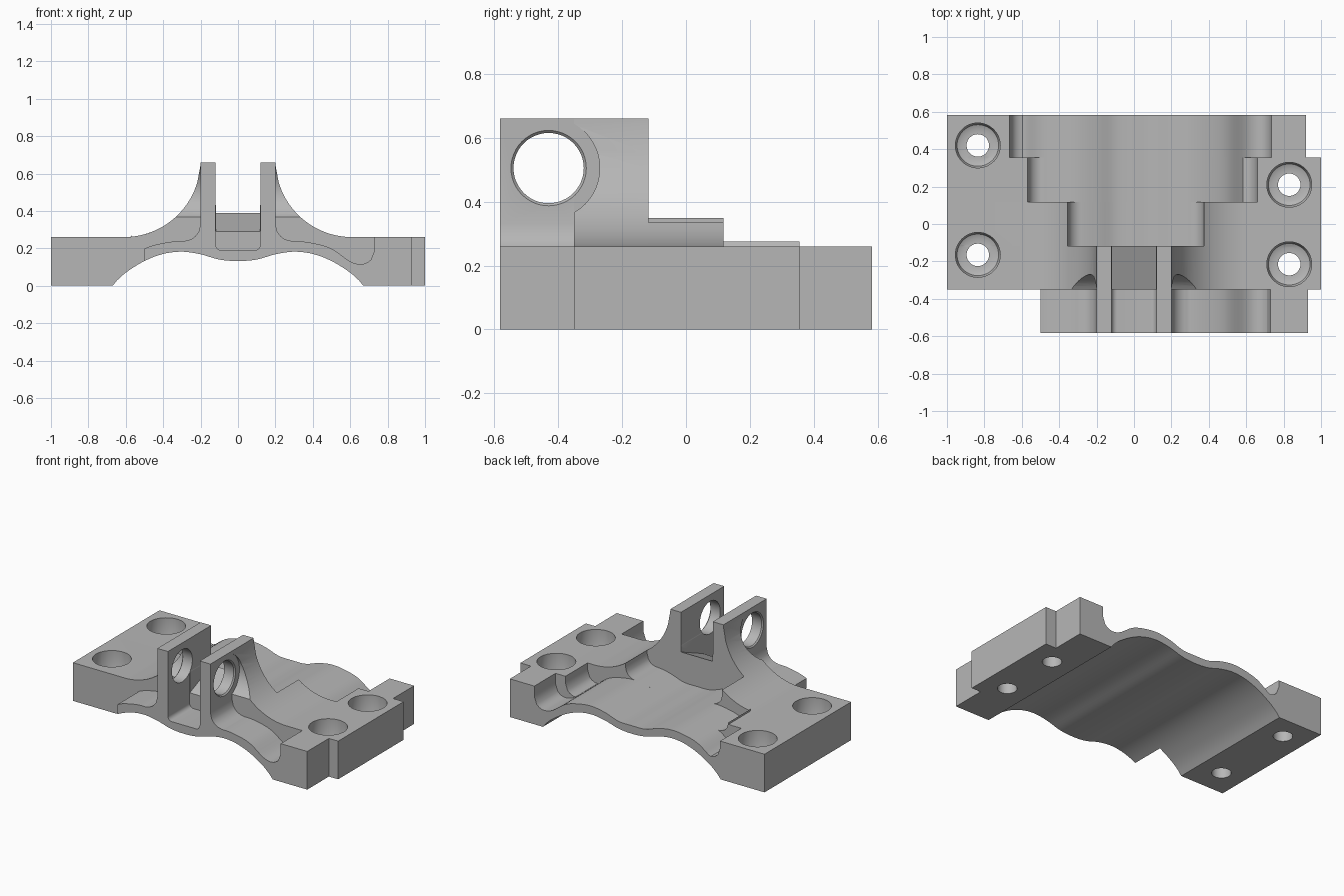
import bpy, bmesh, math
from mathutils import Matrix, Vector

if "Cube" in bpy.data.objects:
    bpy.data.objects.remove(bpy.data.objects["Cube"], do_unlink=True)

metal = bpy.data.materials.new("plain grey metal")
metal.use_nodes = True
grey = (0.47, 0.47, 0.47, 1)
metal.diffuse_color = grey
metal.node_tree.nodes["Principled BSDF"].inputs["Base Color"].default_value = grey

# Half curves of the saddle: underside arch and upper skin, both symmetric in x
ARCH = [(0, .132), (.1, .14), (.2, .168), (.3, .182), (.4, .17), (.5, .132),
        (.6, .07), (.65, .025), (.67, 0), (1.1, 0)]
SKIN = [(0, .187), (.1, .19), (.2, .222), (.3, .238), (.4, .228), (.5, .198),
        (.6, .13), (.65, .115), (.8, .115)]
BLOCK, LUG_TOP, LUG_OUT, LUG_IN = .26, .66, .2, .12
FRONT, LUG_FRONT, LUG_BACK, MID, REAR, BACK = -.583, -.35, -.117, .117, .355, .583


def smooth(points, x):
    """Smooth interpolation through points, mirrored in x."""
    x = abs(x)
    n = len(points)
    slope = [0] + [(points[i + 1][1] - points[i - 1][1]) / (points[i + 1][0] - points[i - 1][0])
                   for i in range(1, n - 1)] + [0]
    for i in range(n - 1):
        (a, p), (b, q) = points[i], points[i + 1]
        if x <= b:
            h, t = b - a, (x - a) / (b - a)
            z = (p * (1 + 2 * t) * (1 - t) ** 2 + slope[i] * h * t * (1 - t) ** 2
                 + q * t * t * (3 - 2 * t) + slope[i + 1] * h * t * t * (t - 1))
            return max(z, 0)
    return points[-1][1]


def steps(a, b, n):
    return [a + (b - a) * i / n for i in range(n + 1)]


def flank(x):
    """Concave sweep from the block top up to the lug."""
    d = max(.61 - abs(x), 0)
    return .67 - math.sqrt(max(.41 ** 2 - d * d, 0))


def prism(name, outline, lo, hi, axis="y"):
    """Extrude a closed outline along y (outline in xz) or along x (outline in yz)."""
    bm = bmesh.new()
    place = (lambda a, b: (a, lo, b)) if axis == "y" else (lambda a, b: (lo, a, b))
    face = bm.faces.new([bm.verts.new(place(a, b)) for a, b in outline])
    move = Vector((0, hi - lo, 0)) if axis == "y" else Vector((hi - lo, 0, 0))
    top = bmesh.ops.extrude_face_region(bm, geom=[face])
    bmesh.ops.translate(bm, vec=move, verts=[v for v in top["geom"] if isinstance(v, bmesh.types.BMVert)])
    bmesh.ops.recalc_face_normals(bm, faces=bm.faces)
    mesh = bpy.data.meshes.new(name)
    bm.to_mesh(mesh)
    bm.free()
    mesh.materials.append(metal)
    obj = bpy.data.objects.new(name, mesh)
    bpy.context.collection.objects.link(obj)
    return obj


def turned(name, rings, matrix):
    """Lathe a stack of (radius, height) rings into a capped solid."""
    bm = bmesh.new()
    n, loops = 48, []
    for r, h in rings:
        loops.append([bm.verts.new((r * math.cos(math.tau * i / n), r * math.sin(math.tau * i / n), h))
                      for i in range(n)])
    for lower, upper in zip(loops, loops[1:]):
        for i in range(n):
            j = (i + 1) % n
            bm.faces.new((lower[i], lower[j], upper[j], upper[i]))
    bm.faces.new(loops[0])
    bm.faces.new(loops[-1])
    bmesh.ops.recalc_face_normals(bm, faces=bm.faces)
    bm.transform(matrix)
    mesh = bpy.data.meshes.new(name)
    bm.to_mesh(mesh)
    bm.free()
    mesh.materials.append(metal)
    obj = bpy.data.objects.new(name, mesh)
    bpy.context.collection.objects.link(obj)
    obj.hide_render = True
    return obj


def underside(left, right):
    """Arch points from right to left."""
    inner = [x for x in steps(-.67, .67, 60) if left < x < right]
    return [(x, smooth(ARCH, x)) for x in reversed([left] + inner + [right])]


def recess(left, right, r=.075):
    """Upper skin between two walls, with a fillet into each wall."""
    out = []
    for x in steps(left, right, 80):
        z = smooth(SKIN, x)
        for wall in (left, right):
            d = abs(wall - x)
            if d < r:
                foot = smooth(SKIN, abs(wall) - r)
                z = max(z, foot + r - math.sqrt(r * r - (r - d) ** 2))
        out.append((x, z))
    return out


def slot(floor, r=.03):
    """Lug tops and the rounded slot between them, left to right."""
    left = [(-LUG_OUT, LUG_TOP), (-LUG_IN, LUG_TOP)]
    left += [(-LUG_IN + r - r * math.cos(a), floor + r - r * math.sin(a))
             for a in steps(0, math.pi / 2, 6)]
    return left + [(-x, z) for x, z in reversed(left)]


def saddle_slab(name, y0, y1, wall_left, wall_right, end):
    """Slab whose swept top is hollowed between two walls."""
    top = [(-1, BLOCK)]
    if wall_left > -.6:
        top += [(x, flank(x)) for x in steps(-.61, wall_left, 10)]
    else:
        top.append((wall_left, BLOCK))
    top += recess(wall_left, wall_right)
    if wall_right < .6:
        top += [(x, flank(x)) for x in steps(wall_right, .61, 10)]
    else:
        top.append((wall_right, BLOCK))
    top.append((end, BLOCK))
    return prism(name, top + underside(-1, end), y0, y1)


# Stepped saddle behind the lugs
parts = [saddle_slab("saddle_middle", LUG_BACK, MID, -.355, .375, 1),
         saddle_slab("saddle_rear", MID, REAR, -.57, .66, 1),
         saddle_slab("saddle_back_edge", REAR, BACK, -.665, .735, .92)]

# Section carrying the swept flanks of the lugs
sweep = [(x, flank(x)) for x in steps(-.61, -LUG_OUT - .001, 24)]
top = [(-1, BLOCK)] + sweep + slot(.41) + [(-x, z) for x, z in reversed(sweep)] + [(1, BLOCK)]
lug_section = prism("lug_section", top + underside(-1, 1), LUG_FRONT, LUG_BACK)
parts.append(lug_section)

# Front strip: thin skin, straight lugs with a fillet at their feet, right block
skin = recess(-.8, .73)
fillet = lambda x: .33 - math.sqrt(max(.09 ** 2 - (.29 - abs(x)) ** 2, 0)) if abs(x) < .29 else 0
left_skin = [(x, max(smooth(SKIN, x), fillet(x))) for x in steps(-.5, -LUG_OUT, 30)]
right_skin = [(x, max(smooth(SKIN, x), fillet(x))) for x in steps(LUG_OUT, .5, 30)]
right_skin += [p for p in skin if p[0] > .51]
top = left_skin + slot(.19) + right_skin + [(.73, BLOCK), (.93, BLOCK)]
front_strip = prism("front_strip", top + underside(-.5, .93), FRONT, LUG_FRONT)
parts.append(front_strip)

# Cutters: stepped bolt holes, pin hole, round relief beside the lugs, slot ramp
bolt = [(.06, -.1), (.06, .1), (.09, .1), (.111, .109), (.12, .13), (.12, .5)]
cutters = [turned("bolt_hole_cutter", bolt, Matrix.Translation((x, y, 0)))
           for x, y in ((-.835, .42), (-.835, -.165), (.83, .21), (.83, -.215))]
along_x = Matrix.Translation((0, -.43, .505)) @ Matrix.Rotation(math.pi / 2, 4, "Y")
pin = [(.118, -.3), (.118, -.2), (.11, -.192), (.11, .192), (.118, .2), (.118, .3)]
cutters.append(turned("pin_hole_cutter", pin, along_x))
for side in (-1, 1):
    ends = sorted((side * LUG_OUT, side * .7))
    cutters.append(turned("relief_cutter", [(.16, h) for h in ends], along_x))
ramp = prism("slot_ramp_cutter", [(-.36, .286), (-.11, .393), (-.11, .46), (-.36, .46)],
             -LUG_IN + .002, LUG_IN - .002, "x")
ramp.hide_render = True


def cut(obj, tool):
    mod = obj.modifiers.new("cut", "BOOLEAN")
    mod.operation, mod.solver, mod.object = "DIFFERENCE", "EXACT", tool


for part in parts:
    bolts = cutters[:4]
    if part == front_strip:
        tools = cutters[4:5]
    elif part == lug_section:
        tools = cutters + [ramp]
    else:
        tools = bolts
    for tool in tools:
        cut(part, tool)
    bpy.ops.object.select_all(action="DESELECT")
    bpy.context.view_layer.objects.active = part
    part.select_set(True)
    for mod in list(part.modifiers):
        bpy.ops.object.modifier_apply(modifier=mod.name)
    bpy.ops.object.shade_smooth_by_angle(angle=math.radians(30))

# The cutters are spent
for tool in cutters + [ramp]:
    bpy.data.objects.remove(tool, do_unlink=True)
